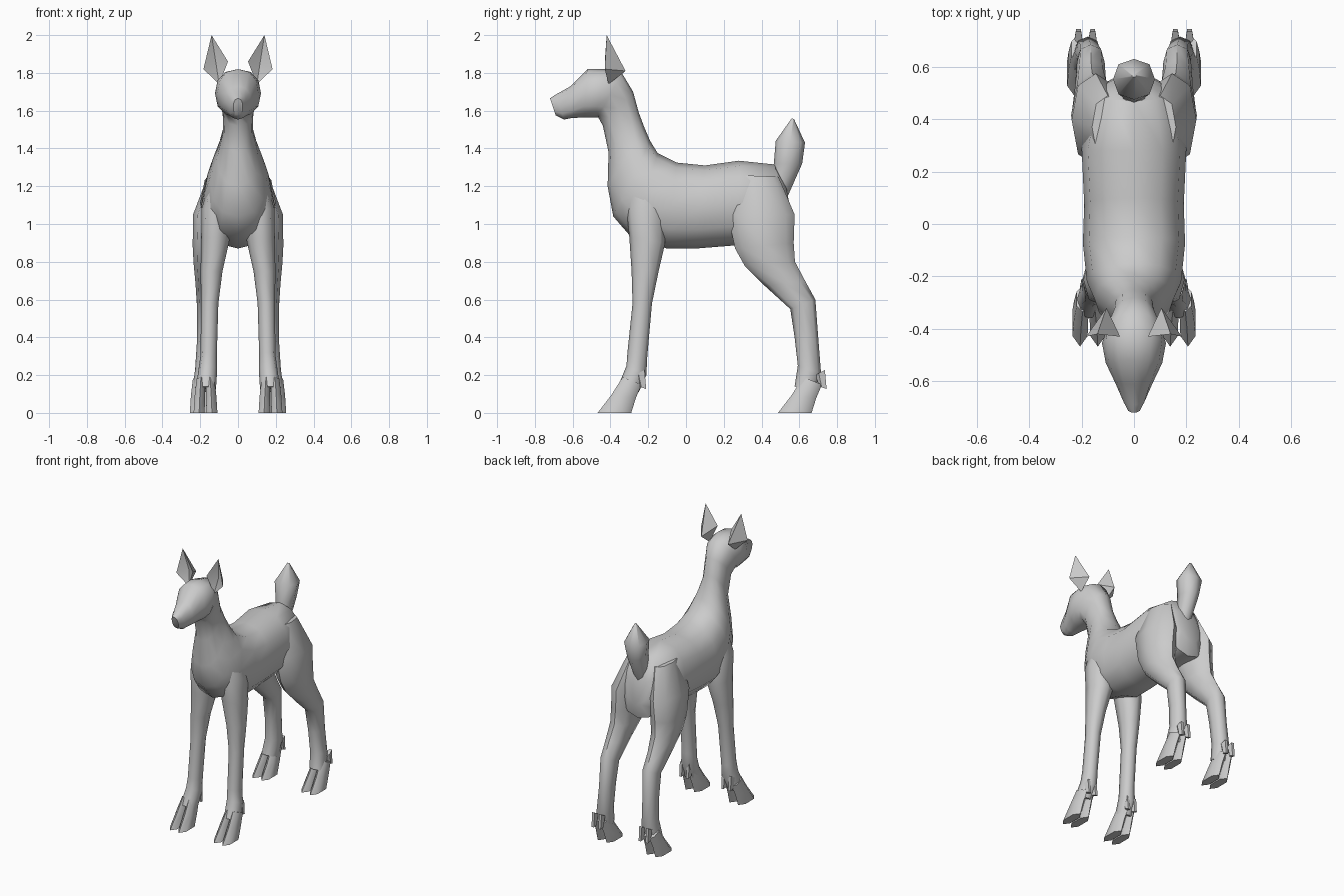
import bpy, bmesh
from math import sin, cos, tau


def spow(v, e):
    return abs(v) ** e * (1 if v >= 0 else -1)


def loft(bm, rings, n=10, e=0.88):
    """Skin rings given as (y1, z1, y2, z2, centre x, half width)."""
    loops = []
    for y1, z1, y2, z2, cx, w in rings:
        loop = []
        for i in range(n):
            a = tau * i / n
            t = (1 - spow(cos(a), e)) / 2
            loop.append(bm.verts.new((cx + w * spow(sin(a), e),
                                      y1 + (y2 - y1) * t, z1 + (z2 - z1) * t)))
        loops.append(loop)
    for p, q in zip(loops, loops[1:]):
        for i in range(n):
            j = (i + 1) % n
            bm.faces.new((p[i], p[j], q[j], q[i]))
    bm.faces.new(loops[0][::-1])
    bm.faces.new(loops[-1])


def finish(name, bm, mirror=False, angle=0.9):
    bmesh.ops.recalc_face_normals(bm, faces=bm.faces[:])
    me = bpy.data.meshes.new(name)
    bm.to_mesh(me)
    bm.free()
    ob = bpy.data.objects.new(name, me)
    bpy.context.collection.objects.link(ob)
    bpy.ops.object.select_all(action='DESELECT')
    ob.select_set(True)
    bpy.context.view_layer.objects.active = ob
    bpy.ops.object.shade_smooth_by_angle(angle=angle)
    if mirror:
        ob.modifiers.new("mirror", 'MIRROR')
    return ob


# Torso, neck and head: back line point, underside point, half width
body = [
    (0.53, 1.20, 0.57, 0.98, 0.08), (0.47, 1.315, 0.54, 0.88, 0.155),
    (0.28, 1.335, 0.30, 0.89, 0.20), (0.10, 1.31, 0.05, 0.87, 0.19),
    (-0.05, 1.325, -0.10, 0.87, 0.195), (-0.15, 1.375, -0.29, 0.93, 0.18),
    (-0.19, 1.44, -0.385, 1.04, 0.15), (-0.22, 1.51, -0.415, 1.20, 0.11),
    (-0.25, 1.59, -0.41, 1.38, 0.078), (-0.28, 1.70, -0.44, 1.52, 0.082),
    (-0.34, 1.80, -0.465, 1.565, 0.105), (-0.43, 1.82, -0.48, 1.565, 0.122),
    (-0.52, 1.82, -0.54, 1.565, 0.108), (-0.61, 1.73, -0.61, 1.56, 0.07),
    (-0.69, 1.685, -0.645, 1.553, 0.045), (-0.72, 1.665, -0.69, 1.575, 0.025),
]
bm = bmesh.new()
loft(bm, [(a, b, c, d, 0, w) for a, b, c, d, w in body], 12)
finish("body_neck_head", bm)

# Upright tail
bm = bmesh.new()
loft(bm, [(0.45, 1.24, 0.54, 1.15, 0, 0.045), (0.465, 1.32, 0.615, 1.32, 0, 0.06),
          (0.475, 1.44, 0.63, 1.43, 0, 0.08), (0.56, 1.56, 0.572, 1.555, 0, 0.008)], 8)
finish("tail", bm)


def leg(name, rings, dy, dx):
    bm = bmesh.new()
    loft(bm, rings, 8)
    for s in (-1, 1):
        # Cloven toe
        cx = 0.172 + dx + s * 0.03
        loft(bm, [(-0.335 + dy, 0.19, -0.235 + dy, 0.15, cx - s * 0.006, 0.026),
                  (-0.395 + dy, 0.095, -0.265 + dy, 0.08, cx, 0.031),
                  (-0.468 + dy, 0.0, -0.29 + dy, 0.0, cx + s * 0.004, 0.033)], 6)
        # Dewclaw
        cx = 0.165 + dx + s * 0.027
        loft(bm, [(-0.27 + dy, 0.20, -0.215 + dy, 0.23, cx, 0.016),
                  (-0.25 + dy, 0.14, -0.207 + dy, 0.125, cx, 0.014)], 5)
    finish(name, bm, mirror=True)


# Leg rings: front point, rear point, centre x, half width
leg("front_legs", [
    (-0.30, 1.22, -0.14, 1.22, 0.10, 0.05), (-0.315, 1.08, -0.11, 1.08, 0.115, 0.078),
    (-0.30, 0.93, -0.11, 0.90, 0.12, 0.075), (-0.288, 0.75, -0.145, 0.75, 0.14, 0.058),
    (-0.283, 0.58, -0.18, 0.58, 0.15, 0.046), (-0.31, 0.32, -0.205, 0.30, 0.155, 0.043),
    (-0.315, 0.25, -0.21, 0.20, 0.16, 0.05), (-0.36, 0.14, -0.25, 0.11, 0.17, 0.053)],
    0, 0)
leg("hind_legs", [
    (0.25, 1.26, 0.49, 1.25, 0.10, 0.06), (0.22, 1.05, 0.575, 1.05, 0.145, 0.093),
    (0.26, 0.87, 0.57, 0.90, 0.155, 0.085), (0.31, 0.78, 0.577, 0.80, 0.16, 0.075),
    (0.42, 0.67, 0.63, 0.70, 0.165, 0.06), (0.552, 0.55, 0.685, 0.60, 0.165, 0.053),
    (0.575, 0.40, 0.70, 0.40, 0.17, 0.046), (0.592, 0.25, 0.715, 0.21, 0.177, 0.05),
    (0.575, 0.14, 0.68, 0.11, 0.188, 0.053)],
    0.955, 0.02)

# Cupped ears
bm = bmesh.new()
tip, outer, base, inner, back, cup = [bm.verts.new(p) for p in (
    (0.14, -0.42, 2.0), (0.183, -0.43, 1.82), (0.10, -0.41, 1.74),
    (0.053, -0.43, 1.86), (0.105, -0.32, 1.81), (0.115, -0.385, 1.84))]
rim = (tip, outer, base, inner)
for i in range(4):
    a, b = rim[i], rim[(i + 1) % 4]
    bm.faces.new((a, b, cup))
    bm.faces.new((b, a, back))
finish("ears", bm, mirror=True, angle=0.6)
